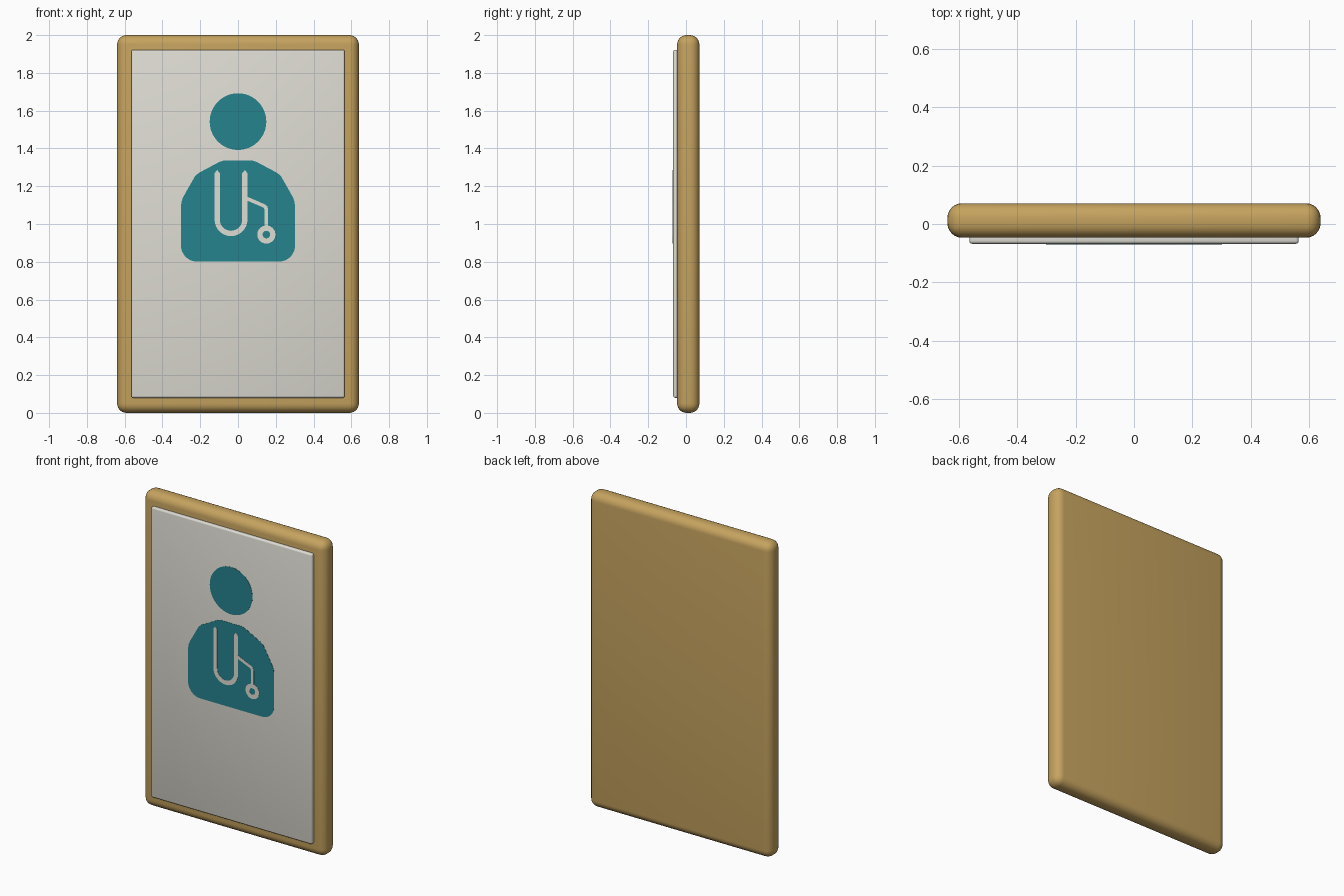
import bpy, bmesh, math
from mathutils import Vector

if "Cube" in bpy.data.objects:
    bpy.data.objects.remove(bpy.data.objects["Cube"])


def material(name, r, g, b):
    lin = [((c / 255 + 0.055) / 1.055) ** 2.4 for c in (r, g, b)]
    m = bpy.data.materials.new(name)
    m.diffuse_color = (*lin, 1)
    m.use_nodes = True
    m.node_tree.nodes["Principled BSDF"].inputs["Base Color"].default_value = m.diffuse_color
    return m


WOOD = material("tan_wood", 198, 163, 95)
PANEL = material("light_grey", 222, 220, 211)
TEAL = material("teal", 38, 131, 143)


def finish(name, bm, mat):
    bmesh.ops.recalc_face_normals(bm, faces=bm.faces)
    me = bpy.data.meshes.new(name)
    bm.to_mesh(me)
    bm.free()
    me.materials.append(mat)
    ob = bpy.data.objects.new(name, me)
    bpy.context.collection.objects.link(ob)
    return ob


def rounded_box(name, lo, hi, radius, segments, mat):
    bm = bmesh.new()
    bmesh.ops.create_cube(bm, size=1)
    lo, hi = Vector(lo), Vector(hi)
    bmesh.ops.scale(bm, vec=hi - lo, verts=bm.verts)
    bmesh.ops.translate(bm, vec=(lo + hi) / 2, verts=bm.verts)
    bmesh.ops.bevel(bm, geom=bm.edges[:], offset=radius, segments=segments,
                    profile=0.5, affect='EDGES')
    ob = finish(name, bm, mat)
    bpy.context.view_layer.objects.active = ob
    ob.select_set(True)
    bpy.ops.object.shade_smooth_by_angle(angle=math.radians(40))
    ob.select_set(False)


def thicken(bm, depth):
    ext = bmesh.ops.extrude_face_region(bm, geom=bm.faces[:])
    verts = [v for v in ext["geom"] if isinstance(v, bmesh.types.BMVert)]
    bmesh.ops.translate(bm, vec=(0, depth, 0), verts=verts)


def plate(name, outline, y, depth, mat):
    bm = bmesh.new()
    bm.faces.new([bm.verts.new((x, y, z)) for x, z in outline])
    thicken(bm, depth)
    finish(name, bm, mat)


def ribbon(name, path, width, y, depth, mat, closed=False):
    """Flat strip of constant width along a path, with mitred bends."""
    bm = bmesh.new()
    pts = [Vector(p) for p in path]
    n = len(pts)
    pairs = []
    for i, p in enumerate(pts):
        a = pts[i - 1] if closed or i else None
        b = pts[(i + 1) % n] if closed or i < n - 1 else None
        d1 = (p - a).normalized() if a else (b - p).normalized()
        d2 = (b - p).normalized() if b else d1
        t = (d1 + d2).normalized()
        off = Vector((-t.y, t.x)) * (width / 2 / max(t.dot(d1), 0.4))
        pairs.append([bm.verts.new((q.x, y, q.y)) for q in (p + off, p - off)])
    for i in range(n if closed else n - 1):
        (a, b), (c, d) = pairs[i], pairs[(i + 1) % n]
        bm.faces.new((a, b, d, c))
    thicken(bm, depth)
    finish(name, bm, mat)


def arc(cx, cz, r, a0, a1, steps):
    return [(cx + r * math.cos(math.radians(a0 + (a1 - a0) * i / steps)),
             cz + r * math.sin(math.radians(a0 + (a1 - a0) * i / steps)))
            for i in range(steps + 1)]


# Sign board and raised face panel
rounded_box("board", (-0.64, -0.047, 0), (0.64, 0.071, 2), 0.05, 6, WOOD)
rounded_box("face_panel", (-0.565, -0.068, 0.08), (0.565, -0.03, 1.922), 0.01, 3, PANEL)

# Figure: head and mirrored torso outline
Y1, Y2 = -0.0695, -0.071
plate("figure_head", arc(0, 1.542, 0.15, 0, 360, 48)[:-1], Y1, 0.003, TEAL)
half = [(0.075, 1.336), (0.10, 1.328), (0.205, 1.272), (0.225, 1.257), (0.238, 1.235),
        (0.29, 1.143), (0.298, 1.122), (0.302, 1.095)]
half += arc(0.217, 0.886, 0.085, 0, -90, 8)
plate("figure_torso", half + [(-x, z) for x, z in reversed(half)], Y1, 0.003, TEAL)

# Stethoscope: U tube with pointed tips, branch and ring
cx, r = -0.037, 0.073
ribbon("stethoscope_tube", [(cx - r, 1.27)] + arc(cx, 1.023, r, 180, 360, 16) + [(cx + r, 1.27)],
       0.028, Y2, 0.003, PANEL)
for side, x in (("left", cx - r), ("right", cx + r)):
    plate("stethoscope_tip_" + side, [(x - 0.014, 1.27), (x + 0.014, 1.27), (x, 1.285)],
          Y2, 0.003, PANEL)
ribbon("stethoscope_branch", [(0.04, 1.138), (0.135, 1.097), (0.147, 1.088), (0.15, 1.075),
                              (0.15, 0.985)], 0.019, Y2, 0.003, PANEL)
ribbon("stethoscope_ring", arc(0.15, 0.944, 0.034, 0, 360, 32)[:-1], 0.028, Y2, 0.003,
       PANEL, closed=True)
